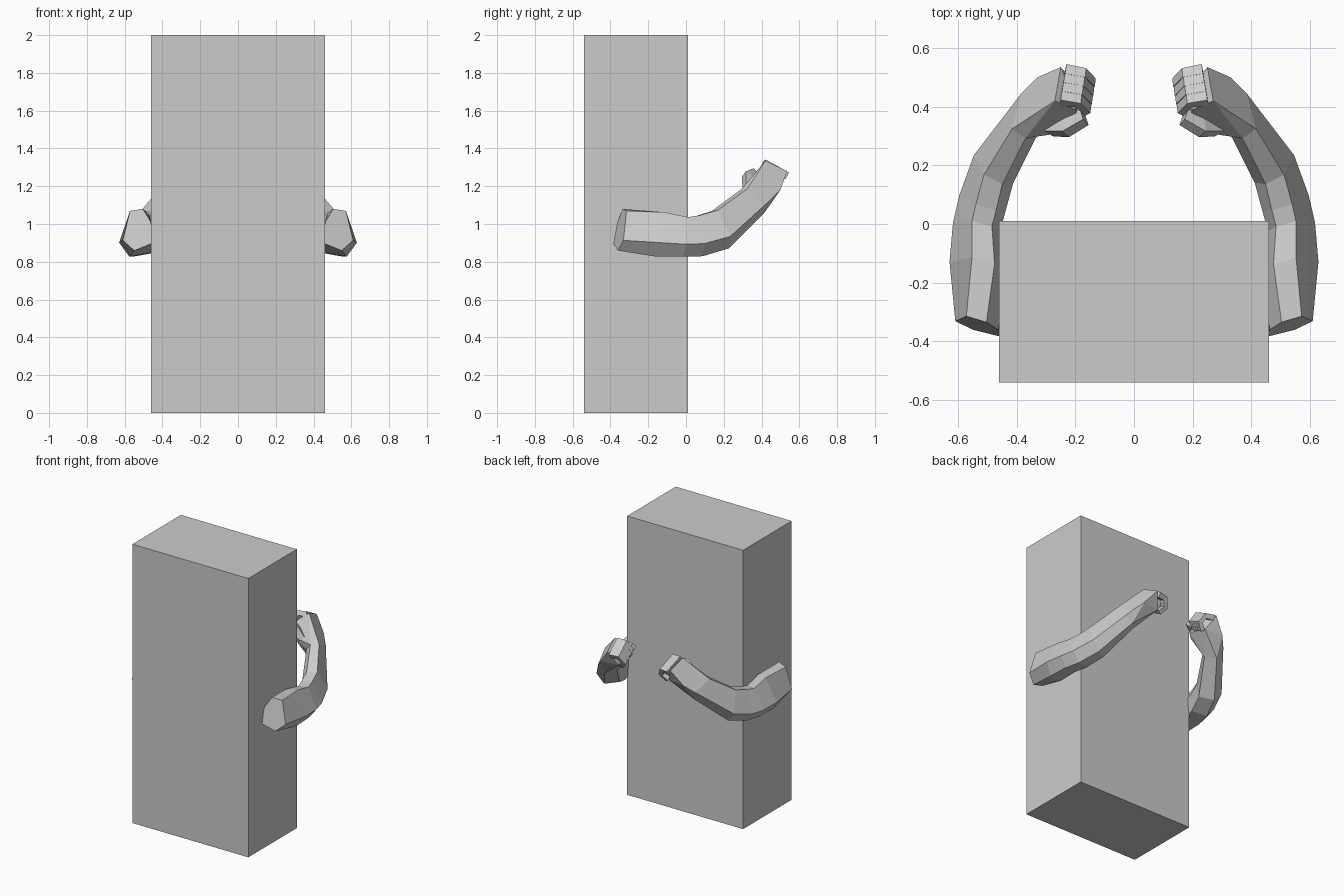
import bpy, bmesh
from math import radians, sin, cos
from mathutils import Vector as V

if "Cube" in bpy.data.objects:
    bpy.data.objects.remove(bpy.data.objects["Cube"])


def finish(name, bm, mirror=True):
    bmesh.ops.recalc_face_normals(bm, faces=bm.faces)
    me = bpy.data.meshes.new(name)
    bm.to_mesh(me)
    bm.free()
    ob = bpy.data.objects.new(name, me)
    bpy.context.collection.objects.link(ob)
    if mirror:
        ob.modifiers.new("mirror", 'MIRROR').use_bisect_axis[0] = False
    return ob


def loft(name, rings):
    bm = bmesh.new()
    vs = [[bm.verts.new(p) for p in r] for r in rings]
    n = len(vs[0])
    for a, b in zip(vs, vs[1:]):
        for i in range(n):
            j = (i + 1) % n
            bm.faces.new((a[i], a[j], b[j], b[i]))
    bm.faces.new(vs[0])
    bm.faces.new(vs[-1])
    return finish(name, bm)


def digit(name, path, across, half, thick):
    """Four-sided tapered digit along a path."""
    path = [V(p) for p in path]
    rings = []
    for i, p in enumerate(path):
        t = (path[min(i + 1, len(path) - 1)] - path[max(i - 1, 0)]).normalized()
        a = (across - across.dot(t) * t).normalized()
        n = a.cross(t)
        k = 1 - 0.08 * i
        rings.append([p + a * half * k * s + n * thick * k * r
                      for s, r in ((-1, -.8), (1, -.8), (1, .8), (-1, .8))])
    return loft(name, rings)


# Body slab
bm = bmesh.new()
bmesh.ops.create_cube(bm, size=1)
for v in bm.verts:
    v.co = (v.co.x * .92, v.co.y * .55 - .265, v.co.z * 2 + 1)
finish("body", bm, False)

# Arm: six-sided section swept along stations (centre, yaw, pitch, roll, scale)
profile = [(.025, .12), (.095, -.045), (.035, -.12), (-.08, -.1), (-.09, .03), (-.055, .115)]
stations = [
    ((.535, -.345, .97), 18, -10, -12, .9),
    ((.535, -.145, .945), 15, -12, 0, 1),
    ((.535, -.01, .932), 14, -8, 0, .88),
    ((.515, .07, .937), 17, 5, 0, .9),
    ((.478, .185, .972), 28, 17, 0, .88),
    ((.37, .355, 1.12), 38, 38, 0, .7),
]
rings = []
for c, yaw, pitch, roll, s in stations:
    y, p, r = map(radians, (yaw, pitch, roll))
    t = V((-sin(y) * cos(p), cos(y) * cos(p), sin(p)))
    u = V((cos(y), sin(y), 0))
    w = u.cross(t)
    rings.append([V(c) + u * s * (a * cos(r) - b * sin(r)) + w * s * (a * sin(r) + b * cos(r))
                  for a, b in profile])
loft("arm", rings)

# Palm and back of hand
bm = bmesh.new()
for p in rings[-1] + [(.27, .42, 1.335), (.25, .535, 1.28), (.33, .50, 1.18), (.22, .315, 1.19),
                      (.18, .345, 1.21), (.20, .48, 1.18), (.385, .445, 1.125), (.20, .39, 1.28)]:
    bm.verts.new(p)
res = bmesh.ops.convex_hull(bm, input=bm.verts)
bmesh.ops.delete(bm, geom=[v for v in bm.verts if not v.link_faces], context='VERTS')
bmesh.ops.dissolve_limit(bm, angle_limit=radians(8), verts=bm.verts, edges=bm.edges)
finish("hand", bm)

# Curled fingers and thumb
across = V((-.1, .86, -.5)).normalized()
for i in range(4):
    k = V((.25, .43, 1.315)).lerp(V((.235, .52, 1.265)), i / 3)
    digit(f"finger_{i + 1}", [k, k + V((-.06, -.01, -.002)), k + V((-.087, -.035, -.05)),
                              k + V((-.05, -.055, -.09))], across, .019, .024)
digit("thumb", [(.28, .335, 1.19), (.23, .33, 1.25), (.17, .365, 1.265)],
      V((.1, .7, -.6)), .03, .028)
